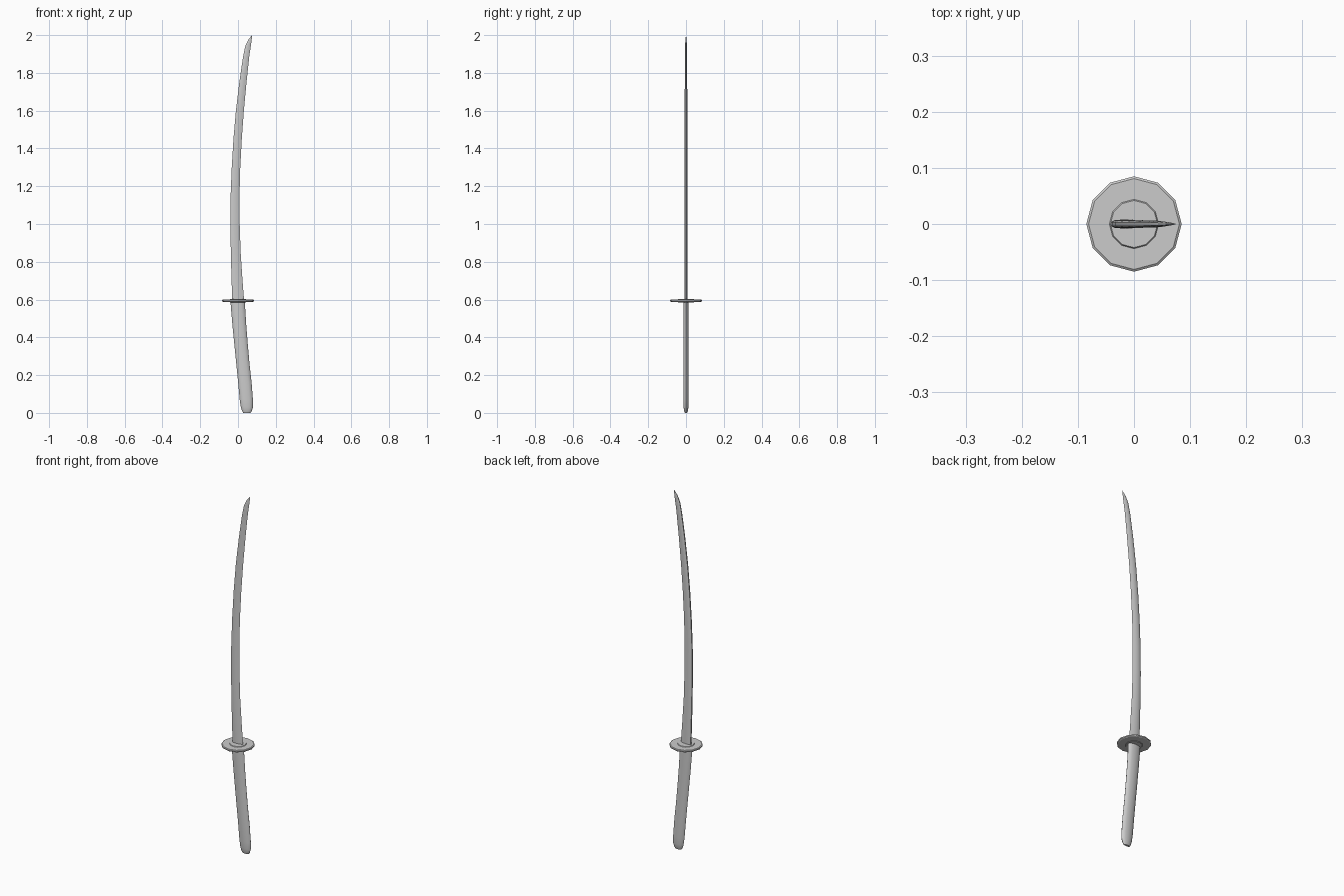
import bpy, bmesh
from math import cos, sin, pi, radians


def finish(name, bm, angle):
    bmesh.ops.recalc_face_normals(bm, faces=bm.faces)
    me = bpy.data.meshes.new(name)
    bm.to_mesh(me)
    bm.free()
    ob = bpy.data.objects.new(name, me)
    bpy.context.collection.objects.link(ob)
    bpy.ops.object.select_all(action='DESELECT')
    bpy.context.view_layer.objects.active = ob
    ob.select_set(True)
    bpy.ops.object.shade_smooth_by_angle(angle=radians(angle))
    return ob


def loft(name, rings, angle):
    """Skin equal-sized closed rings and cap both ends."""
    bm = bmesh.new()
    vs = [[bm.verts.new(p) for p in r] for r in rings]
    n = len(vs[0])
    for a, b in zip(vs, vs[1:]):
        for i in range(n):
            j = (i + 1) % n
            bm.faces.new((a[i], a[j], b[j], b[i]))
    bm.faces.new(vs[0])
    bm.faces.new(vs[-1])
    return finish(name, bm, angle)


# Blade: (z at spine, z at edge, spine x, edge x, half thickness)
stations = [(0.585, 0.585, -0.030, 0.033, 0.008), (0.70, 0.70, -0.034, 0.024, 0.008),
            (0.85, 0.85, -0.038, 0.014, 0.008), (1.00, 1.00, -0.040, 0.009, 0.008),
            (1.15, 1.15, -0.039, 0.008, 0.0075), (1.30, 1.30, -0.033, 0.012, 0.0075),
            (1.45, 1.45, -0.024, 0.020, 0.007), (1.60, 1.60, -0.011, 0.031, 0.007),
            (1.75, 1.75, 0.007, 0.045, 0.0065), (1.88, 1.89, 0.026, 0.060, 0.006),
            (1.94, 1.95, 0.038, 0.069, 0.005), (1.975, 1.98, 0.054, 0.073, 0.003),
            (1.998, 2.00, 0.073, 0.0755, 0.0004)]
section = [(0, 0.5), (0.12, 0.85), (0.4, 1), (0.7, 0.7), (1, 0),
           (0.7, -0.7), (0.4, -1), (0.12, -0.85), (0, -0.5)]
loft("blade", [[(x0 + (x1 - x0) * u, t * v, z0 + (z1 - z0) * u) for u, v in section]
               for z0, z1, x0, x1, t in stations], 35)

# Grip: oval rings along a gentle curve (z, left x, right x, half thickness)
grip = [(0.003, 0.028, 0.066, 0.006), (0.010, 0.022, 0.073, 0.010),
        (0.03, 0.015, 0.079, 0.013), (0.07, 0.009, 0.079, 0.014),
        (0.16, 0.001, 0.072, 0.014), (0.26, -0.009, 0.061, 0.014),
        (0.36, -0.019, 0.052, 0.014), (0.46, -0.029, 0.044, 0.014),
        (0.54, -0.036, 0.039, 0.014), (0.592, -0.040, 0.036, 0.014)]
grip[0] = (0.0,) + grip[0][1:]
loft("grip", [[((a + b) / 2 + (b - a) / 2 * cos(k * pi / 6), t * sin(k * pi / 6), z)
               for k in range(12)] for z, a, b, t in grip], 50)

# Guard: twelve-sided disc with bevelled rim and a low central step
profile = [(0.041, 0.584), (0.043, 0.586), (0.080, 0.588), (0.085, 0.591), (0.085, 0.597),
           (0.081, 0.600), (0.044, 0.600), (0.042, 0.603)]
loft("guard", [[(r * cos(k * pi / 6), r * sin(k * pi / 6), z) for k in range(12)]
               for r, z in profile], 25)
